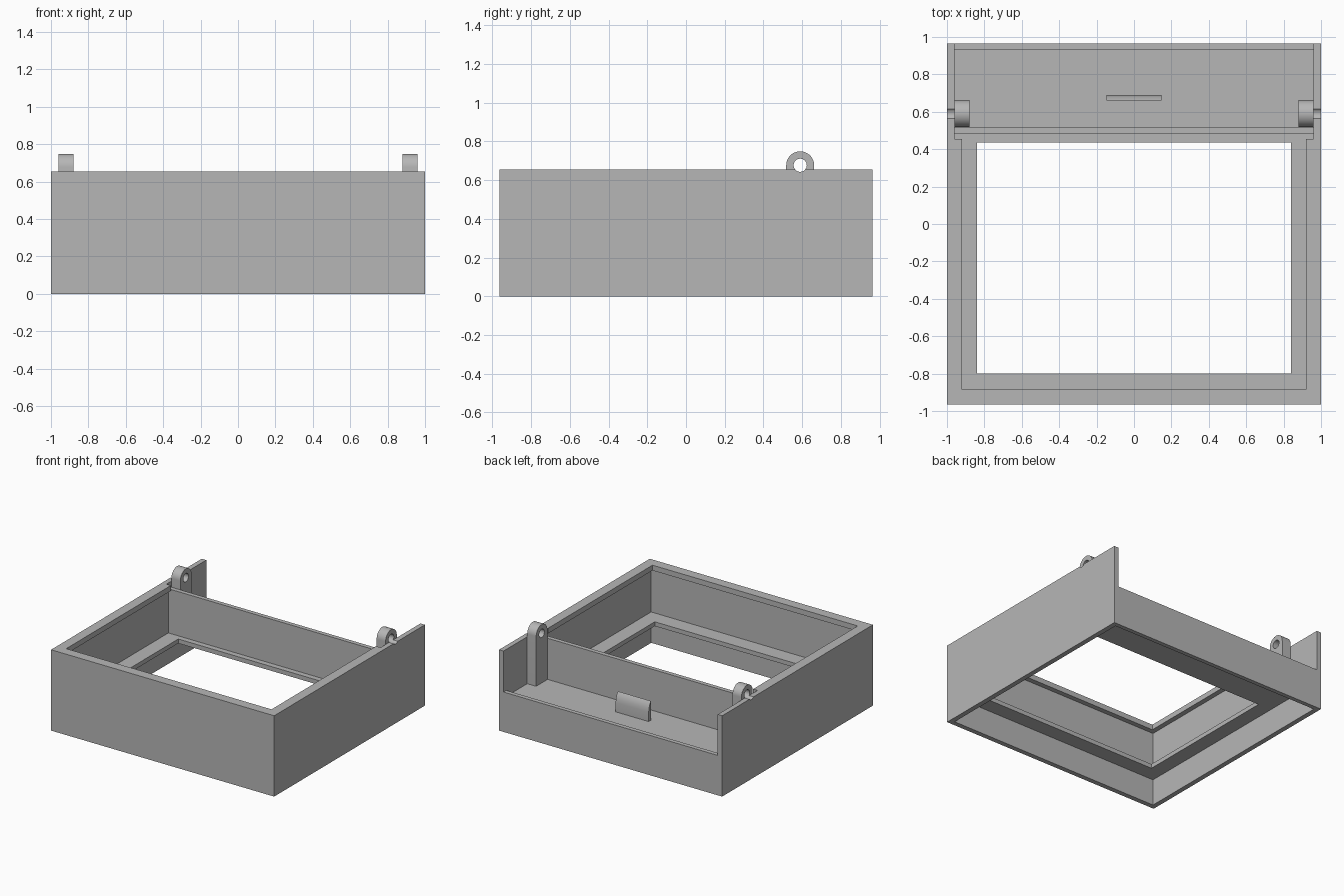
import bpy, bmesh, math

cube = bpy.data.objects.get("Cube")
if cube:
    bpy.data.objects.remove(cube, do_unlink=True)

grey = bpy.data.materials.new("plain_grey")
grey.use_nodes = True
colour = (0.47, 0.47, 0.47, 1)
grey.diffuse_color = colour
for node in grey.node_tree.nodes:
    if node.type == 'BSDF_PRINCIPLED':
        node.inputs["Base Color"].default_value = colour


def prism(name, profile, x0, x1):
    """Extrude a (y, z) outline along x."""
    bm = bmesh.new()
    face = bm.faces.new([bm.verts.new((x0, y, z)) for y, z in profile])
    ext = bmesh.ops.extrude_face_region(bm, geom=[face])
    moved = [v for v in ext["geom"] if isinstance(v, bmesh.types.BMVert)]
    bmesh.ops.translate(bm, verts=moved, vec=(x1 - x0, 0, 0))
    bmesh.ops.recalc_face_normals(bm, faces=bm.faces)
    mesh = bpy.data.meshes.new(name)
    bm.to_mesh(mesh)
    bm.free()
    mesh.materials.append(grey)
    obj = bpy.data.objects.new(name, mesh)
    bpy.context.collection.objects.link(obj)
    return obj


def box(name, half_x, y0, y1, z0, z1):
    return prism(name, [(y0, z0), (y1, z0), (y1, z1), (y0, z1)], -half_x, half_x)


def arc(radius, start, end, steps):
    return [(PIN_Y + radius * math.cos(start + (end - start) * i / steps),
             PIN_Z + radius * math.sin(start + (end - start) * i / steps))
            for i in range(steps + 1)]


def select_only(obj):
    bpy.ops.object.select_all(action='DESELECT')
    obj.select_set(True)
    bpy.context.view_layer.objects.active = obj


def cut(obj, cutter):
    mod = obj.modifiers.new("cut", 'BOOLEAN')
    mod.operation = 'DIFFERENCE'
    mod.solver = 'EXACT'
    mod.object = cutter
    select_only(obj)
    bpy.ops.object.modifier_apply(modifier=mod.name)


PIN_Y, PIN_Z = 0.59, 0.677
WALL = 0.96      # inner face of the side walls
FLOOR = 0.275    # floor of the rear compartment
TOP = 1.0        # cutters reach above the rim

# Tray carved from a solid block
tray = box("tray", 1.0, -0.965, 0.965, 0, 0.655)
cutters = [
    box("underside_cavity", WALL, -0.925, 0.93, -0.1, 0.215),
    box("window_opening", 0.84, -0.80, 0.435, -0.1, 0.4),
    box("main_chamber", WALL, -0.925, 0.48, 0.25, 0.612),
    box("lip_opening", 0.92, -0.885, 0.47, 0.4, TOP),
    box("lid_entry", WALL, 0.455, 0.94, 0.608, TOP),
    box("rear_compartment", WALL, 0.515, 0.93, FLOOR, TOP),
    box("rear_wall_notch", WALL, 0.9, 1.1, 0.323, TOP),
]
for c in cutters:
    cut(tray, c)

# Pivot hole shared by both lugs and the side walls
pin = prism("pivot_hole", arc(0.034, 0, 2 * math.pi, 32)[:-1], -1.2, 1.2)
cut(tray, pin)

# Round-topped hinge lugs standing on the rear floor
outline = [(PIN_Y - 0.072, FLOOR), (PIN_Y + 0.072, FLOOR)] + arc(0.072, 0, math.pi, 24)
lugs = []
for side, name in ((1, "left_hinge_lug"), (-1, "right_hinge_lug")):
    lug = prism(name, outline, side * 0.88, side * WALL)
    cut(lug, pin)
    lugs.append(lug)

# Small catch with a rounded upper edge
catch = prism("catch_tab", [(0.66, FLOOR), (0.69, FLOOR), (0.69, 0.35), (0.685, 0.38),
                            (0.675, 0.41), (0.66, 0.43)], -0.148, 0.148)

for c in cutters + [pin]:
    bpy.data.objects.remove(c, do_unlink=True)
for obj in [tray, catch] + lugs:
    select_only(obj)
    bpy.ops.object.shade_smooth_by_angle(angle=math.radians(30))
